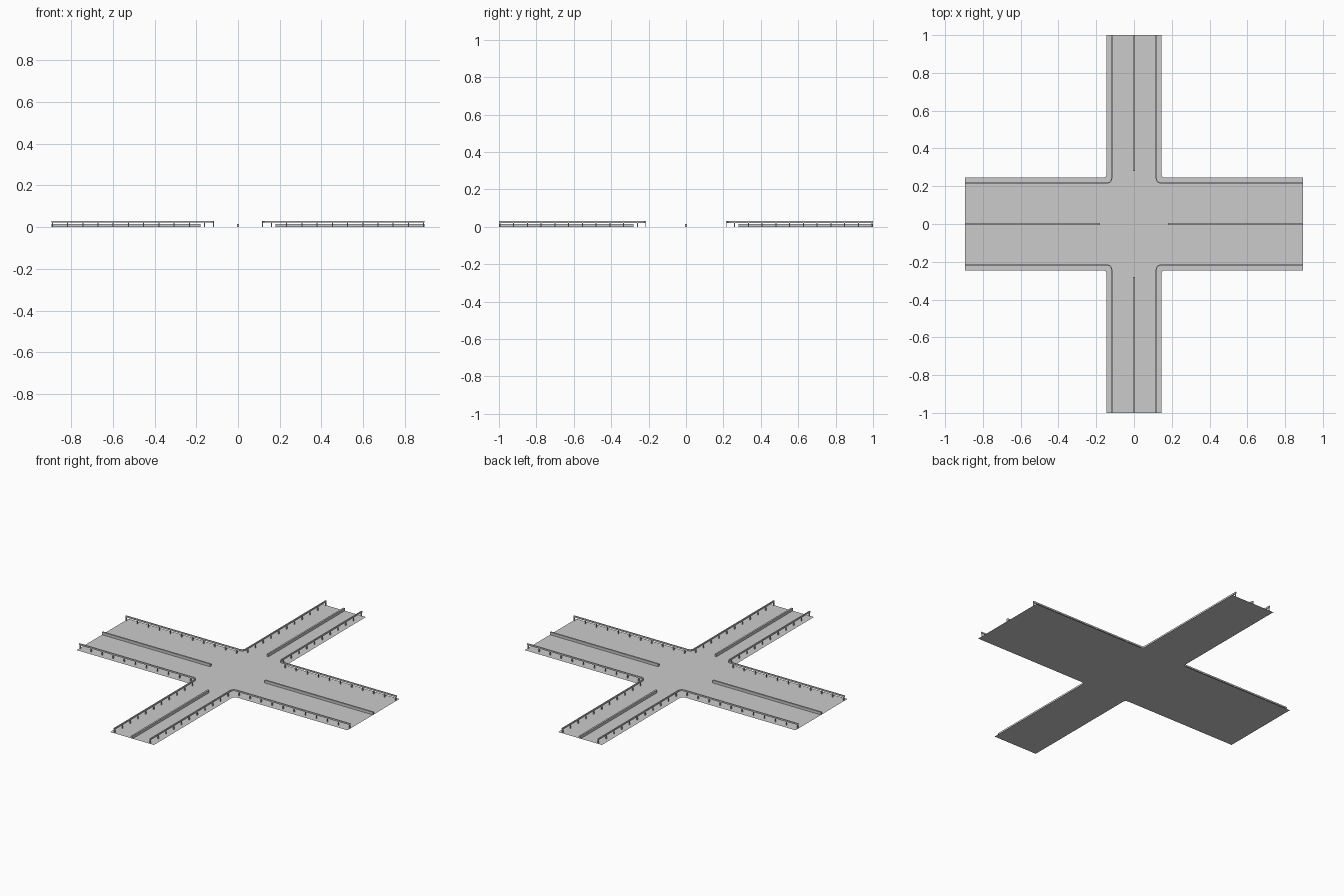
import bpy, bmesh, math

if "Cube" in bpy.data.objects:
    bpy.data.objects.remove(bpy.data.objects["Cube"])

RX, RY = 0.895, 1.0        # half lengths of the two roads
WX, WY = 0.145, 0.245      # half widths of the crossing arms

def make(name, verts, faces):
    me = bpy.data.meshes.new(name)
    me.from_pydata(verts, [], faces)
    ob = bpy.data.objects.new(name, me)
    bpy.context.collection.objects.link(ob)
    return ob

def box(name, x0, x1, y0, y1, z0, z1):
    v = [(x, y, z) for z in (z0, z1) for x, y in ((x0, y0), (x1, y0), (x1, y1), (x0, y1))]
    return make(name, v, [(3, 2, 1, 0), (4, 5, 6, 7), (0, 1, 5, 4), (1, 2, 6, 5), (2, 3, 7, 6), (3, 0, 4, 7)])

def corner_path(inset, r):
    """Quadrant edge line: along x arm, round the inner corner, along y arm."""
    x, y = WX - inset, WY - inset
    arc = [(x + r - r * math.sin(a), y + r - r * math.cos(a))
           for a in [i * math.pi / 12 for i in range(7)]]
    return [(RX, y)] + arc + [(x, RY)]

def sweep(name, a, b, z0, z1, sx, sy):
    """Closed strip between two matching paths, in one mirrored quadrant."""
    v = [(p[0] * sx, p[1] * sy, z) for z in (z0, z1) for path in (a, b) for p in path]
    n = len(a)
    ring = (0, n, 3 * n, 2 * n)
    f = []
    for i in range(n - 1):
        for k in range(4):
            s, t = ring[k], ring[(k + 1) % 4]
            f.append((s + i, s + i + 1, t + i + 1, t + i))
    f += [tuple(ring), tuple(r + n - 1 for r in reversed(ring))]
    ob = make(name, v, f)
    bm = bmesh.new()
    bm.from_mesh(ob.data)
    bmesh.ops.recalc_face_normals(bm, faces=bm.faces)
    bm.to_mesh(ob.data)
    bm.free()

# road surface: one cross-shaped sheet with eased inner corners
outline = []
for sx, sy in ((1, 1), (-1, 1), (-1, -1), (1, -1)):
    p = [(x * sx, y * sy, 0) for x, y in corner_path(0, 0.02)]
    outline += p if sx * sy > 0 else p[::-1]
make("road_surface", outline, [tuple(range(len(outline)))])

# medians on all four arms
for s in (-1, 1):
    a, b = sorted((s * 0.18, s * RX))
    box("median_x", a, b, -0.005, 0.005, 0, 0.016)
    a, b = sorted((s * 0.28, s * RY))
    box("median_y", -0.005, 0.005, a, b, 0, 0.016)

# guard rails: top beam and posts in every quadrant
for sx in (-1, 1):
    for sy in (-1, 1):
        sweep("guard_rail", corner_path(0.024, 0.02), corner_path(0.030, 0.026), 0.021, 0.03, sx, sy)
        for i in range(11):
            x = 0.16 + i * (RX - 0.165) / 10
            y = 0.26 + i * (RY - 0.265) / 10
            px, py = sx * 0.118, sy * 0.218
            h = 0.0025
            box("rail_post", sx * x - h, sx * x + h, py - h, py + h, 0, 0.022)
            box("rail_post", px - h, px + h, sy * y - h, sy * y + h, 0, 0.022)
